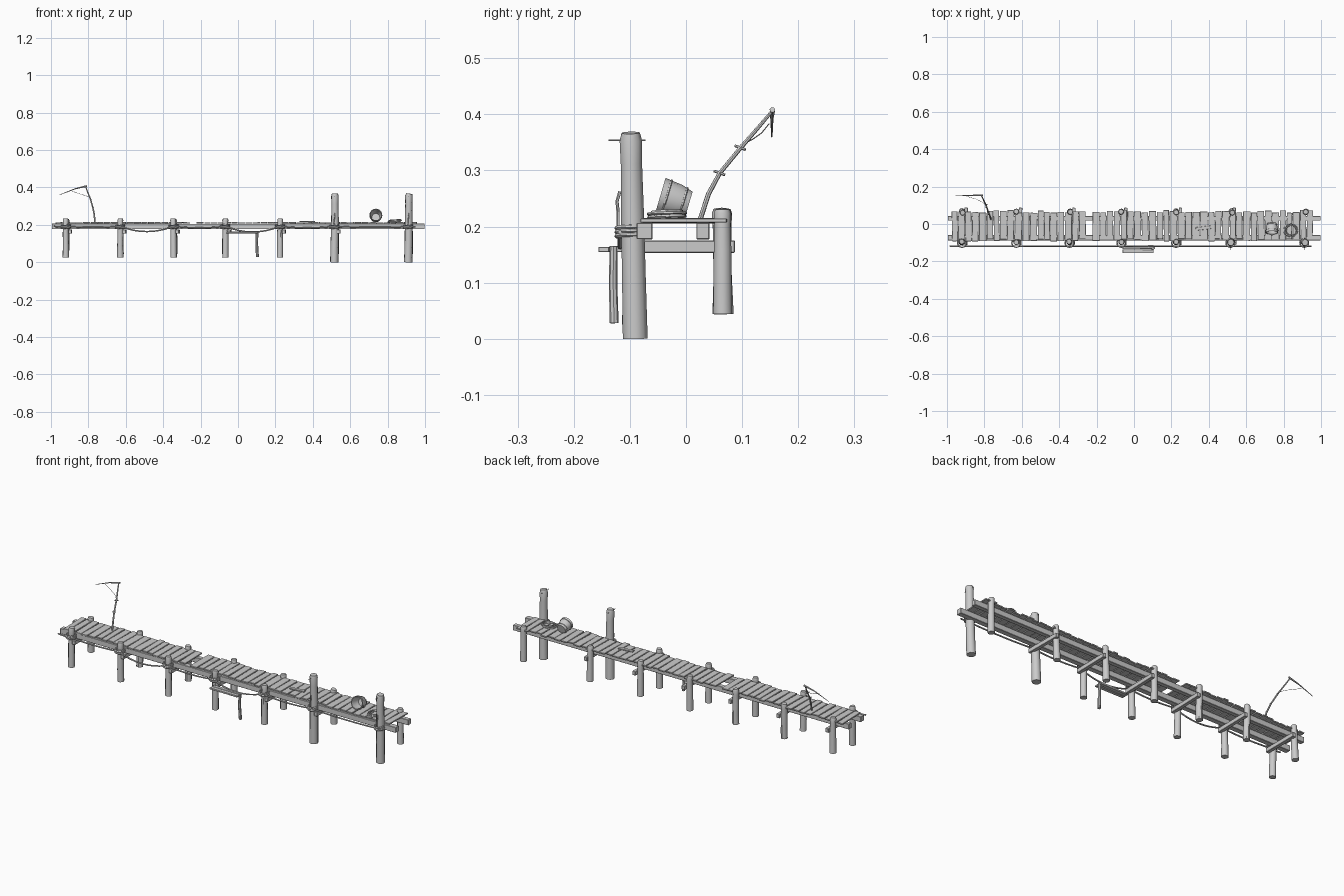
import bpy, bmesh, math, random
from mathutils import Vector, Matrix

if "Cube" in bpy.data.objects:
    bpy.data.objects.remove(bpy.data.objects["Cube"])

random.seed(4)
wood = bpy.data.materials.new("weathered grey")
wood.diffuse_color = (0.6, 0.6, 0.6, 1)
wood.use_nodes = True
wood.node_tree.nodes["Principled BSDF"].inputs["Base Color"].default_value = wood.diffuse_color


def finish(name, bm, smooth=False):
    bmesh.ops.recalc_face_normals(bm, faces=bm.faces)
    me = bpy.data.meshes.new(name)
    bm.to_mesh(me)
    bm.free()
    ob = bpy.data.objects.new(name, me)
    bpy.context.collection.objects.link(ob)
    me.materials.append(wood)
    if smooth:
        bpy.context.view_layer.objects.active = ob
        ob.select_set(True)
        bpy.ops.object.shade_smooth_by_angle(angle=math.radians(40))
        ob.select_set(False)
    return ob


def box(bm, center, size, yaw=0, pitch=0, roll=0, bevel=0.0):
    m = (Matrix.Translation(center) @ Matrix.Rotation(yaw, 4, 'Z') @ Matrix.Rotation(pitch, 4, 'Y')
         @ Matrix.Rotation(roll, 4, 'X') @ Matrix.Diagonal((*size, 1)))
    vs = bmesh.ops.create_cube(bm, size=1, matrix=m)["verts"]
    if bevel:
        edges = list({e for v in vs for e in v.link_edges})
        bmesh.ops.bevel(bm, geom=edges, offset=bevel, segments=1, affect='EDGES')


def tube(bm, pts, radii, n=8, closed=False):
    """Sweep an n-sided ring along the points."""
    pts = [Vector(p) for p in pts]
    rings, count = [], len(pts)
    side = None
    for i, p in enumerate(pts):
        a = pts[i - 1] if closed or i else p
        b = pts[(i + 1) % count] if closed or i < count - 1 else p
        t = (b - a).normalized()
        if side is None:
            side = t.orthogonal()
        side = (side - t * side.dot(t)).normalized()
        up = t.cross(side)
        r = radii[i] if isinstance(radii, (list, tuple)) else radii
        rings.append([bm.verts.new(p + r * (math.cos(k * math.tau / n) * side + math.sin(k * math.tau / n) * up))
                      for k in range(n)])
    for i in range(count if closed else count - 1):
        r0, r1 = rings[i], rings[(i + 1) % count]
        for k in range(n):
            bm.faces.new((r0[k], r0[(k + 1) % n], r1[(k + 1) % n], r1[k]))
    if not closed:
        bm.faces.new(rings[0][::-1])
        bm.faces.new(rings[-1])


def loop(bm, center, rx, ry, r, tilt=0, n=16):
    """Closed rope ring around z."""
    c = Vector(center)
    tube(bm, [c + Vector((rx * math.cos(a), ry * math.sin(a), tilt * math.sin(a + 1)))
              for a in (i * math.tau / n for i in range(n))], r, 5, True)


def post(bm, x, y, z0, z1, r, lean):
    """Weathered log with a chamfered top."""
    fr = (0, 0.3, 0.6, 0.85, 0.96, 1)
    sc = (1.05, 1.0, 0.97, 0.9, 0.95, 0.78)
    tube(bm, [(x + lean * 0.5 * f + random.uniform(-.001, .001), y - lean * (f - 0.4), z0 + (z1 - z0) * f)
              for f in fr], [r * s for s in sc], 9)


# Posts
xs = (-0.92, -0.63, -0.345, -0.068, 0.225, 0.515, 0.91)
bm = bmesh.new()
for x in xs[:5]:
    post(bm, x, -0.096, 0.025, 0.234, 0.0165, random.uniform(-.006, .006))
finish("front_posts", bm, True)
bm = bmesh.new()
for x in xs:
    post(bm, x + random.uniform(-.005, .012), 0.065, 0.044, 0.231, 0.0165, random.uniform(-.005, .008))
finish("back_posts", bm, True)
bm = bmesh.new()
for x in xs[5:]:
    post(bm, x, -0.094, 0, 0.367, 0.0215, 0.008)
finish("mooring_posts", bm, True)

# Pins through the tall posts
bm = bmesh.new()
for x in xs[5:]:
    tube(bm, [(x, -0.138, 0.354), (x, -0.072, 0.354)], 0.0015, 6)
finish("mooring_pins", bm)

# Long stringers, lapped in sections
bm = bmesh.new()
for y, w in ((-0.074, 0.028), (0.03, 0.023)):
    for a, b, dz in ((-0.995, -0.34, 0), (-0.345, 0.23, -0.001), (0.225, 0.998, 0)):
        box(bm, ((a + b) / 2, y, 0.192 + dz), (b - a, w, 0.029), bevel=0.0015)
finish("stringers", bm)

# Cross beams under the stringers
bm = bmesh.new()
for x in xs[:6]:
    box(bm, (x + 0.022, -0.012, 0.164), (0.018, 0.198, 0.022), yaw=random.uniform(-.03, .03), bevel=0.0015)
finish("cross_beams", bm)

# Deck planks with one missing
bm = bmesh.new()
x = -0.975
while x < 0.955:
    w = random.uniform(0.032, 0.043)
    w = min(w, 0.978 - x)
    if not -0.268 < x + w / 2 < -0.222:
        y0, y1 = -0.087 + random.uniform(-.006, .008), 0.068 + random.uniform(-.008, .007)
        box(bm, (x + w / 2, (y0 + y1) / 2, 0.2105 + random.uniform(-.001, .001)), (w - 0.0035, y1 - y0, 0.007),
            yaw=random.uniform(-.025, .025), pitch=random.uniform(-.04, .04), bevel=0.001)
    x += w
finish("deck_planks", bm)

# Loose patch board
bm = bmesh.new()
box(bm, (0.37, -0.022, 0.217), (0.08, 0.018, 0.006), yaw=0.12, bevel=0.001)
finish("patch_board", bm)

# Low side step with its props
bm = bmesh.new()
for y in (-0.124, -0.146):
    box(bm, (0.022, y, 0.159), (0.165, 0.019, 0.009), yaw=random.uniform(-.02, .02), bevel=0.001)
finish("side_step", bm)
bm = bmesh.new()
tube(bm, [(0.104, -0.128, 0.028), (0.1, -0.13, 0.1), (0.102, -0.129, 0.165)], [0.008, 0.0075, 0.007], 8)
finish("step_prop", bm, True)

# Sagging rope along the front
bm = bmesh.new()
path, ends = [], (-0.985,) + xs[:6] + (0.95,)
sags = (0.002, 0.006, 0.028, 0.008, 0.03, 0.008, 0.006)
for a, b, s in zip(ends, ends[1:], sags):
    for i in range(8):
        f = i / 8
        path.append((a + (b - a) * f, -0.118, 0.192 - s * 4 * f * (1 - f)))
path.append((0.95, -0.118, 0.19))
tube(bm, path, 0.004, 6)
finish("side_rope", bm, True)

# Rope wraps on the posts
bm = bmesh.new()
for x in xs:
    for k in range(3):
        loop(bm, (x, -0.101, 0.184 + 0.007 * k), 0.023, 0.023, 0.004, 0.002)
for x in xs[5:]:
    tube(bm, [(x, -0.118, 0.262), (x + .004, -0.123, 0.245), (x - .002, -0.121, 0.225), (x, -0.121, 0.2)], 0.003, 6)
finish("rope_wraps", bm, True)

# Coiled rope on the deck
bm = bmesh.new()
for k, r in enumerate((0.034, 0.031, 0.035, 0.028)):
    loop(bm, (0.835 + 0.002 * k, -0.034, 0.217 + 0.003 * k), r, r * 0.95, 0.003, 0.002, 20)
finish("rope_coil", bm, True)

# Tipped bucket, open towards the front
mouth, base = Vector((0.737, -0.046, 0.254)), Vector((0.737, 0.005, 0.239))
axis = (mouth - base).normalized()
rot = axis.to_track_quat('Z', 'Y').to_matrix().to_4x4()
length, n = (mouth - base).length, 16
profile = [(0, 0), (0.024, 0), (0.0305, length * .4), (0.034, length), (0.030, length), (0.027, length * .4),
           (0.021, 0.005), (0, 0.005)]
bm = bmesh.new()
vs = [bm.verts.new((r, 0, z)) for r, z in profile]
es = [bm.edges.new(p) for p in zip(vs, vs[1:])]
bmesh.ops.spin(bm, geom=vs + es, axis=(0, 0, 1), cent=(0, 0, 0), angle=math.tau, steps=n)
bmesh.ops.remove_doubles(bm, verts=bm.verts, dist=1e-5)
for r, z in ((0.0275, length * .2), (0.033, length * .78)):
    loop(bm, (0, 0, z), r, r, 0.002)
bm.transform(Matrix.Translation(base) @ rot)
finish("bucket", bm, True)

# Fishing rod with a bent tip, guides and slack line
rod = [(-0.765, 0.025, 0.212), (-0.769, 0.04, 0.258), (-0.777, 0.06, 0.295), (-0.79, 0.097, 0.34),
       (-0.805, 0.13, 0.378), (-0.815, 0.152, 0.404)]
bm = bmesh.new()
tube(bm, rod, [0.0045, 0.0045, 0.004, 0.004, 0.0035, 0.003], 7)
tube(bm, [(-0.808, 0.154, 0.408), (-0.87, 0.153, 0.393), (-0.955, 0.153, 0.36)], [0.005, 0.003, 0.0012], 6)
for p in (rod[2], rod[3]):
    tube(bm, [Vector(p) + Vector((-.003, -.01, .004)), Vector(p) + Vector((.004, .009, -.003))], 0.0025, 6)
finish("fishing_rod", bm, True)
bm = bmesh.new()
tube(bm, [(-0.79, 0.097, 0.345), (-0.812, 0.118, 0.355), (-0.85, 0.135, 0.367), (-0.895, 0.148, 0.383)], 0.001, 5)
finish("fishing_line", bm)
